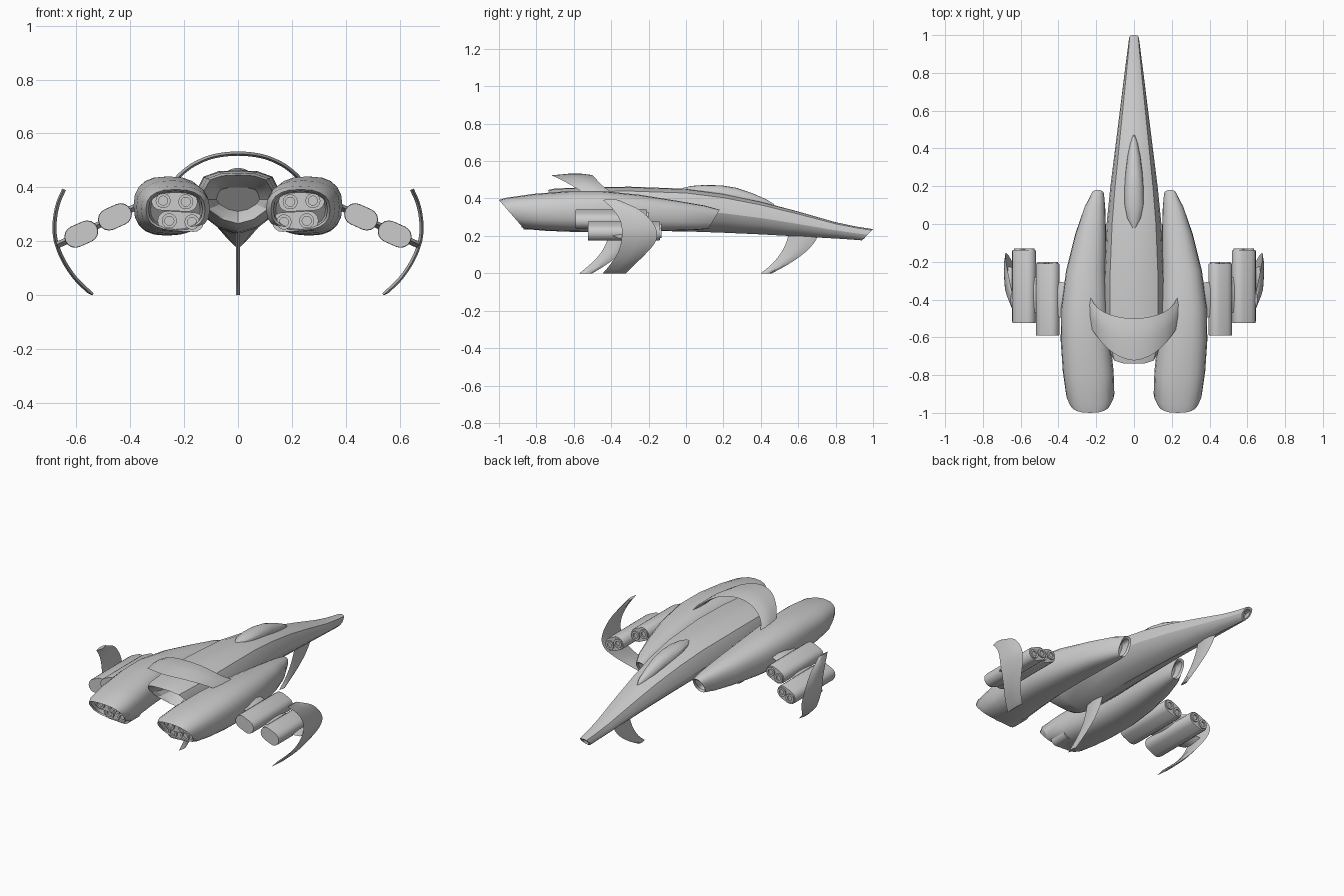
import bpy, bmesh
from math import sin, cos, pi, radians, copysign
from mathutils import Vector

if "Cube" in bpy.data.objects:
    bpy.data.objects.remove(bpy.data.objects["Cube"])


def finish(name, bm, mirror=False, angle=25):
    bmesh.ops.recalc_face_normals(bm, faces=bm.faces)
    me = bpy.data.meshes.new(name)
    bm.to_mesh(me)
    bm.free()
    ob = bpy.data.objects.new(name, me)
    bpy.context.collection.objects.link(ob)
    bpy.ops.object.select_all(action='DESELECT')
    ob.select_set(True)
    bpy.context.view_layer.objects.active = ob
    bpy.ops.object.shade_smooth_by_angle(angle=radians(angle))
    if mirror:
        ob.modifiers.new("Mirror", 'MIRROR').use_mirror_merge = False
    return ob


def loft(bm, rings):
    """Skin a list of closed rings and cap both ends."""
    loops = [[bm.verts.new(p) for p in r] for r in rings]
    n = len(loops[0])
    for a, b in zip(loops, loops[1:]):
        for i in range(n):
            j = (i + 1) % n
            bm.faces.new((a[i], a[j], b[j], b[i]))
    bm.faces.new(loops[0])
    bm.faces.new(loops[-1])


def oval(y, x0, x1, zt, zb, slant=0, n=20, e=2.5):
    """Superellipse ring across y; slant moves the top forward."""
    pts = []
    for i in range(n):
        a = 2 * pi * i / n
        c, s = cos(a), sin(a)
        u = copysign(abs(c) ** (2 / e), c)
        v = copysign(abs(s) ** (2 / e), s)
        pts.append(((x0 + x1) / 2 + u * (x1 - x0) / 2, y + v * slant / 2,
                    (zt + zb) / 2 + v * (zt - zb) / 2))
    return pts


def hull(y, w, zt, zb, slant=0):
    """Fuselage section: flat back, full flanks, V keel."""
    half = [(0, 1), (.45, .97), (.8, .8), (.95, .4), (1, 0), (.85, -.4), (.45, -.82), (0, -1)]
    prof = half + [(-u, v) for u, v in half[-2:0:-1]]
    return [(u * w, y + v * slant / 2, (zt + zb) / 2 + v * (zt - zb) / 2) for u, v in prof]


def spline(stations, steps=4):
    """Catmull-Rom through tuples, for smooth blades."""
    P = [Vector(s) for s in stations]
    P = [2 * P[0] - P[1]] + P + [2 * P[-1] - P[-2]]
    out = []
    for a, b, c, d in zip(P, P[1:], P[2:], P[3:]):
        for k in range(steps):
            t = k / steps
            out.append(.5 * (2 * b + (c - a) * t + (2 * a - 5 * b + 4 * c - d) * t * t
                             + (3 * b - a - 3 * c + d) * t ** 3))
    return out + [P[-2]]


def blade(name, stations, thick, mirror=False):
    """Curved fin from stations (x, z, leading y, trailing y)."""
    S = spline(stations)
    rings = []
    for i, s in enumerate(S):
        p, q = S[max(i - 1, 0)], S[min(i + 1, len(S) - 1)]
        t = Vector((q[0] - p[0], q[1] - p[1])).normalized()
        ring = []
        for f, h in ((0, 0), (.25, .9), (.55, 1), (1, .2), (.55, -1), (.25, -.9)):
            o = h * thick / 2
            ring.append((s[0] - t.y * o, s[2] + (s[3] - s[2]) * f, max(0, s[1] + t.x * o)))
        rings.append(ring)
    bm = bmesh.new()
    loft(bm, rings)
    return finish(name, bm, mirror)


def stadium(cx, cz, y, half, r, tilt=0, n=8):
    """Rounded-end slot ring, tilted in the xz plane."""
    pts = []
    for side in (1, -1):
        for i in range(n + 1):
            a = -pi / 2 + pi * i / n
            u, v = side * (half - r + r * cos(a)), side * r * sin(a)
            pts.append((cx + u * cos(tilt) - v * sin(tilt), y, cz + u * sin(tilt) + v * cos(tilt)))
    return pts


def tube(bm, x, z, y0, y1, r, hole, depth):
    """Round pipe along y with a blind hole at the y1 end."""
    d = 1 if y1 > y0 else -1
    loft(bm, [oval(y, x - q, x + q, z + q, z - q, 0, 14, 2) for y, q in
              ((y0, r), (y1, r), (y1, hole), (y1 - d * depth, hole))])


# Fuselage with hollow nose tip and recessed tail
bm = bmesh.new()
loft(bm, [hull(*s) for s in (
    (.93, .016, .222, .188, .04), (.97, .018, .226, .184, .04), (.97, .028, .236, .176, .06),
    (.9, .037, .25, .18, .02), (.8, .05, .273, .186), (.6, .075, .33, .197), (.4, .1, .383, .208),
    (.2, .125, .425, .217), (0, .145, .452, .224), (-.3, .16, .463, .227), (-.5, .157, .46, .232, -.06),
    (-.62, .142, .453, .25, -.16), (-.655, .13, .445, .265, -.17), (-.63, .11, .43, .28, -.15),
    (-.54, .08, .40, .31, -.08))])
finish("fuselage", bm)

# Canopy
bm = bmesh.new()
loft(bm, [oval(y, -w, w, zt, zb, 0, 16, 2) for y, w, zt, zb in (
    (.47, .005, .37, .35), (.43, .02, .395, .34), (.36, .034, .426, .35), (.27, .045, .457, .37),
    (.19, .05, .47, .39), (.1, .049, .472, .41), (.03, .036, .467, .42), (-.02, .01, .456, .435))])
finish("canopy", bm)

# Engine nacelles with intake and exhaust recesses
bm = bmesh.new()
loft(bm, [oval(*s) for s in (
    (.09, .172, .212, .322, .256, .05), (.14, .168, .216, .33, .248, .06), (.15, .158, .226, .34, .238, .06),
    (.08, .152, .265, .362, .232, .04), (-.05, .148, .31, .388, .228), (-.25, .148, .36, .42, .222),
    (-.45, .14, .387, .44, .22), (-.62, .125, .388, .44, .222), (-.78, .108, .377, .425, .227, -.06),
    (-.9, .104, .36, .404, .235, -.12), (-.935, .122, .342, .392, .242, -.13),
    (-.925, .132, .332, .386, .248, -.125), (-.84, .14, .325, .378, .255, -.1))])
finish("nacelle", bm, True, 30)

# Exhaust plates and twin nozzles
bm = bmesh.new()
for cx, cz, y in ((.236, .348, -.925), (.213, .273, -.868)):
    loft(bm, [stadium(cx, cz, yy, .086, .036, radians(3)) for yy in (y + .11, y)])
    for dx in (-.042, .042):
        tube(bm, cx + dx, cz + dx * .05, y + .02, y - .012, .028, .017, .02)
finish("exhaust", bm, True, 40)

# Gun pods with twin muzzles
tilt = radians(-24)
bm = bmesh.new()
for cx, cz, y0, y1 in ((.457, .29, -.59, -.2), (.582, .226, -.525, -.13)):
    loft(bm, [stadium(cx, cz, y, .065 * k, .041 * k, tilt) for y, k in
              ((y0, .97), (y0 + .01, 1), (y1 - .015, 1), (y1 - .008, .95))])
    for d in (-.03, .03):
        tube(bm, cx + d * cos(tilt), cz + d * sin(tilt), y1 - .05, y1, .027, .015, .05)
finish("gun_pod", bm, True, 40)

# Pylon joining nacelle, pods and outer fin
blade("pylon", [(.36, .335, -.31, -.5), (.46, .29, -.3, -.48), (.58, .227, -.26, -.45),
                (.672, .185, -.22, -.36)], .025, True)

# Outer crescent fins, resting on the ground
blade("outer_fin", [(.646, .392, -.36, -.445), (.668, .34, -.25, -.39), (.68, .28, -.185, -.352),
                    (.68, .22, -.155, -.342), (.665, .165, -.165, -.347), (.638, .11, -.21, -.365),
                    (.598, .055, -.265, -.4), (.54, 0, -.32, -.445)], .015, True)

# Dorsal arch spanning the nacelles
side = [(.235, .425, -.38, -.54), (.205, .455, -.43, -.585), (.16, .487, -.465, -.64), (.09, .515, -.49, -.695)]
arch = side + [(0, .525, -.5, -.722)] + [(-s[0],) + s[1:] for s in side[::-1]]
blade("dorsal_arch", arch, .016)

# Centre-line skids under nose and tail
blade("nose_skid", [(0, 0, .46, .4), (0, .05, .55, .46), (0, .11, .635, .508), (0, .17, .69, .538),
                    (0, .22, .71, .55)], .015)
blade("tail_skid", [(0, 0, -.5, -.57), (0, .05, -.42, -.51), (0, .11, -.345, -.455), (0, .18, -.29, -.42),
                    (0, .26, -.26, -.4)], .015)
